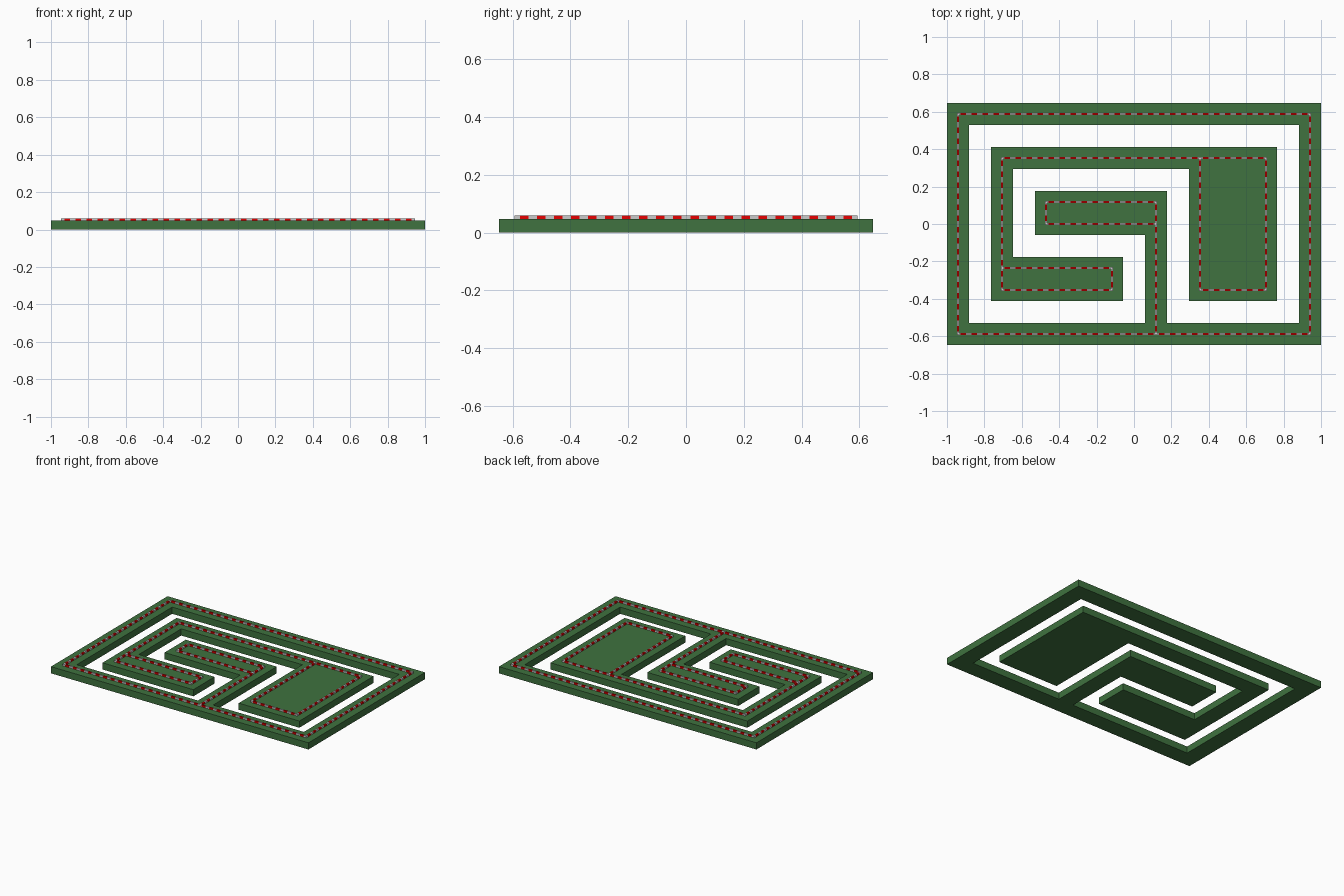
import bpy, bmesh
from mathutils import Vector, Matrix

if "Cube" in bpy.data.objects:
    bpy.data.objects.remove(bpy.data.objects["Cube"])

U = 2 / 17            # grid cell size (17 x 11 cells)
BASE_TOP = 0.4 * U
WIRE_TOP = 0.5 * U
W = 0.1 * U           # wire width


def material(name, color):
    m = bpy.data.materials.new(name)
    m.diffuse_color = color
    m.use_nodes = True
    m.node_tree.nodes["Principled BSDF"].inputs["Base Color"].default_value = m.diffuse_color
    return m


def finish(bm, name, mat=None):
    bmesh.ops.recalc_face_normals(bm, faces=bm.faces)
    me = bpy.data.meshes.new(name)
    bm.to_mesh(me)
    bm.free()
    ob = bpy.data.objects.new(name, me)
    bpy.context.collection.objects.link(ob)
    if mat:
        me.materials.append(mat)
    return ob


def center(c, r):
    return Vector(((c - 8) * U, (r - 5) * U, 0))


# filled areas and paths of the maze: first column, first row, last column, last row
BLOCKS = [(0, 0, 16, 0), (0, 10, 16, 10), (0, 0, 0, 10), (16, 0, 16, 10),
          (2, 8, 14, 8), (2, 2, 2, 8), (2, 2, 7, 3), (11, 2, 14, 8),
          (4, 5, 9, 6), (9, 0, 9, 6)]
cells = {(c, r) for c0, r0, c1, r1 in BLOCKS
         for c in range(c0, c1 + 1) for r in range(r0, r1 + 1)}

# maze slab: weld the cells, merge them into one outline, extrude
bm = bmesh.new()
for c, r in sorted(cells):
    p = center(c, r)
    bm.faces.new([bm.verts.new(p + Vector((x * U / 2, y * U / 2, 0)))
                  for x, y in ((-1, -1), (1, -1), (1, 1), (-1, 1))])
bmesh.ops.remove_doubles(bm, verts=bm.verts, dist=1e-4)
ext = bmesh.ops.extrude_face_region(bm, geom=bm.faces[:], use_keep_orig=True)
top = [g for g in ext["geom"] if isinstance(g, bmesh.types.BMVert)]
bmesh.ops.translate(bm, verts=top, vec=(0, 0, BASE_TOP))
finish(bm, "maze_slab", material("green", (0.05, 0.17, 0.05, 1)))

# wire steps between neighbouring cell centres along each block's border
steps = set()
for c0, r0, c1, r1 in BLOCKS:
    for c in range(c0, c1):
        steps |= {(c, r, 1, 0) for r in (r0, r1)}
    for r in range(r0, r1):
        steps |= {(c, r, 0, 1) for c in (c0, c1)}
nodes = {(c, r) for c, r, dx, dy in steps} | {(c + dx, r + dy) for c, r, dx, dy in steps}


def box(bm, mid, sx, sy):
    h = WIRE_TOP - BASE_TOP
    loc = Matrix.Translation(mid + Vector((0, 0, BASE_TOP + h / 2)))
    bmesh.ops.create_cube(bm, size=1, matrix=loc @ Matrix.Diagonal((sx, sy, h, 1)))


# dashed wire: two red dashes per step, grey between them and at the nodes
red, grey = bmesh.new(), bmesh.new()
for c, r in sorted(nodes):
    box(grey, center(c, r), W, W)
for c, r, dx, dy in sorted(steps):
    e = W / U / 2
    for a, b, bm in ((e, .125, grey), (.125, .375, red), (.375, .625, grey),
                     (.625, .875, red), (.875, 1 - e, grey)):
        mid = center(c, r) + Vector((dx, dy, 0)) * U * (a + b) / 2
        size = (b - a) * U
        box(bm, mid, size if dx else W, size if dy else W)
finish(red, "wire_red_dashes", material("red", (0.8, 0.0, 0.0, 1)))
finish(grey, "wire_grey_dashes")
